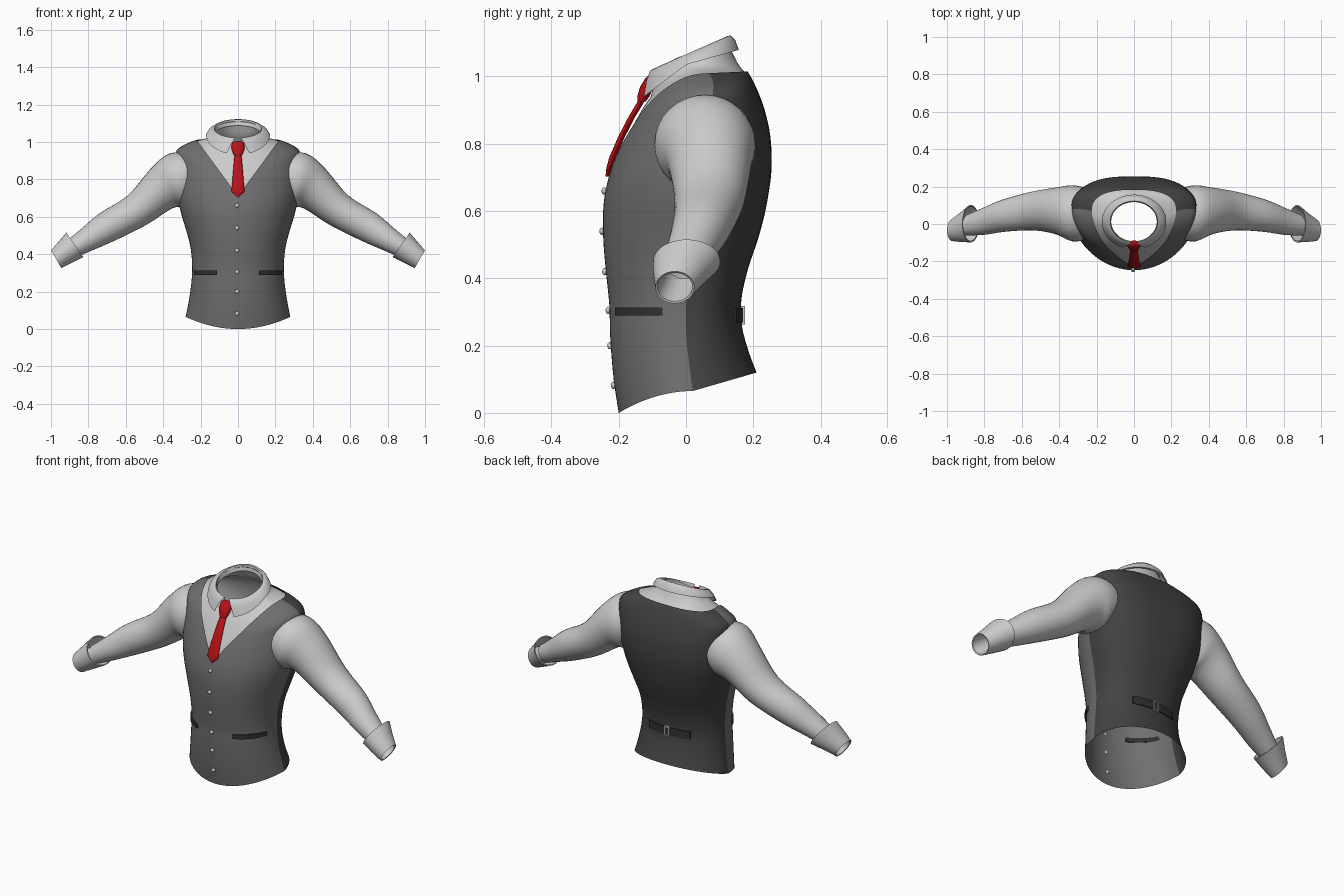
import bpy, bmesh
from math import sin, cos, pi, radians, sqrt
from mathutils import Vector

if "Cube" in bpy.data.objects:
    bpy.data.objects.remove(bpy.data.objects["Cube"])

def material(name, rgb):
    m = bpy.data.materials.new(name)
    m.diffuse_color = (*rgb, 1)
    m.use_nodes = True
    m.node_tree.nodes["Principled BSDF"].inputs["Base Color"].default_value = m.diffuse_color
    return m

GREY = material("vest_grey", (0.16, 0.16, 0.16))
DARK = material("lining_dark", (0.055, 0.055, 0.055))
BLACK = material("trim_dark", (0.03, 0.03, 0.03))
RED = material("tie_red", (0.5, 0.005, 0.008))

def finish(bm, name, mat=None, angle=40):
    bmesh.ops.recalc_face_normals(bm, faces=bm.faces)
    me = bpy.data.meshes.new(name)
    bm.to_mesh(me)
    bm.free()
    me.shade_smooth()
    me.set_sharp_from_angle(angle=radians(angle))
    ob = bpy.data.objects.new(name, me)
    bpy.context.collection.objects.link(ob)
    if mat:
        me.materials.append(mat)
    return ob

def loft(rings, closed=True, caps=False):
    bm = bmesh.new()
    vs = [[bm.verts.new(p) for p in r] for r in rings]
    n = len(rings[0])
    for a, b in zip(vs, vs[1:]):
        for i in range(n if closed else n - 1):
            j = (i + 1) % n
            bm.faces.new((a[i], a[j], b[j], b[i]))
    if caps:
        bm.faces.new(vs[0])
        bm.faces.new(vs[-1])
    return bm

def refine(rows, steps=4):
    # Catmull-Rom interpolation between profile rows
    out = []
    for i in range(len(rows) - 1):
        p0, p1, p2, p3 = rows[max(i - 1, 0)], rows[i], rows[i + 1], rows[min(i + 2, len(rows) - 1)]
        for k in range(steps):
            t = k / steps
            out.append([0.5 * (2 * b + (c - a) * t + (2 * a - 5 * b + 4 * c - d) * t * t
                               + (3 * b - a - 3 * c + d) * t ** 3)
                        for a, b, c, d in zip(p0, p1, p2, p3)])
    return out + [rows[-1]]

# Torso rows: z front, z side, z back, half width, y front, y side, y back, back squareness
BODY = [
    (0.00, .065, .12, .280, -.200, .02, .210, 2.0),
    (0.10, .14, .18, .265, -.215, .01, .187, 2.0),
    (0.22, .24, .26, .250, -.225, .00, .166, 2.1),
    (0.32, .33, .34, .245, -.228, .00, .165, 2.2),
    (0.42, .43, .43, .253, -.238, .00, .185, 2.3),
    (0.52, .52, .52, .275, -.246, .01, .215, 2.4),
    (0.62, .61, .61, .302, -.245, .02, .238, 2.5),
    (0.70, .70, .72, .322, -.230, .03, .254, 2.7),
    (0.78, .80, .82, .330, -.203, .05, .251, 2.8),
    (0.83, .88, .90, .335, -.180, .07, .234, 2.8),
    (0.87, .95, .96, .330, -.158, .08, .212, 2.8),
    (0.91, .985, .995, .285, -.135, .08, .195, 2.7),
    (0.93, 1.01, 1.015, .225, -.122, .07, .183, 2.5),
    (0.95, 1.03, 1.045, .160, -.110, .04, .160, 2.1),
    (1.01, 1.07, 1.115, .130, -.100, .02, .125, 2.0)]

def body_ring(row, a0, a1, n, inset=0.0):
    zf, zs, zb, w, yf, yc, yb, nb = row
    w, yf, yb = w - inset, yf + inset, yb - inset
    pts = []
    for i in range(n):
        a = a0 + (a1 - a0) * i / (n - 1)
        c, s = cos(a), sin(a)
        e = 2 / nb if s > 0 else 1.0
        x = w * (1 if c > 0 else -1) * abs(c) ** e
        q = abs(s) ** e
        y = yc + (yb - yc if s > 0 else yf - yc) * q
        z = zs + ((zb - zs) * q if s > 0 else (zf - zs) * q * q)
        pts.append((x, y, z - inset * 0.6))
    return pts

# Vest front, with the V neckline sliced out
V0, RUN, RISE = 0.71, 0.22, 0.30
bm = loft([body_ring(r, -pi, 0, 33) for r in refine(BODY[:13])], closed=False)
for side in (1, -1):
    faces = [f for f in bm.faces if f.calc_center_median().x * side > 0]
    geom = faces + list({e for f in faces for e in f.edges}) + list({v for f in faces for v in f.verts})
    bmesh.ops.bisect_plane(bm, geom=geom, dist=1e-5, plane_co=(0, 0, V0),
                           plane_no=Vector((-side * RISE, 0, RUN)).normalized())
cut = []
for f in bm.faces:
    c = f.calc_center_median()
    if c.z - V0 > abs(c.x) * RISE / RUN:
        cut.append(f)
bmesh.ops.delete(bm, geom=cut, context='FACES')
finish(bm, "vest_front", GREY)

# Vest back
finish(loft([body_ring(r, 0, pi, 33) for r in refine(BODY[:13])], closed=False), "vest_back", DARK)

# Shirt body under the vest, rising into the collar stand
finish(loft([body_ring(r, 0, 2 * pi, 65, 0.007)[:-1] for r in refine(BODY[7:])]), "shirt_body")

# Folded collar, open at the front
def collar_ring(w, yf, yb, gap, zfun, n=49):
    pts = []
    for i in range(n):
        a = -pi / 2 + gap + (2 * pi - 2 * gap) * i / (n - 1)
        y = (yf + yb) / 2 + (yb - yf) / 2 * sin(a)
        pts.append((w * cos(a), y, zfun(y)))
    return pts

top = lambda y: 1.022 + (y + 0.1) * 0.44
low = lambda y: 1.035 + y * (0.28 if y > 0 else 0.76)
finish(loft([collar_ring(.122, -.092, .117, .12, lambda y: top(y) - .03),
             collar_ring(.127, -.098, .122, .12, top),
             collar_ring(.136, -.108, .132, .14, lambda y: top(y) - .002),
             collar_ring(.156, -.122, .146, .25, lambda y: (top(y) + low(y)) / 2 + .006),
             collar_ring(.172, -.135, .157, .36, low),
             collar_ring(.163, -.126, .149, .36, low)], closed=False), "collar", angle=60)

# Sleeves and cuffs: x, y, z, half height, half depth, tilt in degrees
ARM = [(.26, .055, .81, .130, .140, 3), (.33, .057, .795, .148, .150, 14),
       (.41, .070, .750, .120, .126, 30), (.54, .070, .635, .093, .104, 34),
       (.695, .045, .548, .084, .087, 31), (.80, .015, .482, .066, .073, 34),
       (.885, -.005, .430, .052, .056, 36)]
CUFF = [(.875, -.005, .437, .046, .050, 35), (.970, -.033, .374, .049, .052, 30),
        (.972, -.033, .373, .055, .058, 30), (.922, -.018, .411, .067, .079, 33),
        (.872, .002, .450, .080, .100, 35), (.872, .002, .450, .073, .092, 35)]

def limb_ring(row, side, n=32):
    x, y, z, h, d, t = row
    t = radians(t)
    return [(side * (x + h * sin(t) * cos(a)), y + d * sin(a), z + h * cos(t) * cos(a))
            for a in (2 * pi * i / n for i in range(n))]

for side, tag in ((1, "left"), (-1, "right")):
    finish(loft([limb_ring(r, side) for r in refine(ARM)]), "sleeve_" + tag)
    finish(loft([limb_ring(r, side) for r in CUFF]), "cuff_" + tag)

# Tie: z, half width, y, half depth
def tie_part(name, rows, n=16):
    finish(loft([[(w * cos(2 * pi * i / n), y + d * sin(2 * pi * i / n), z) for i in range(n)]
                 for z, w, y, d in rows], caps=True), name, RED)

tie_part("tie_knot", [(1.003, .022, -.100, .012), (.995, .032, -.105, .016), (.968, .036, -.117, .020),
                      (.940, .027, -.127, .018), (.925, .019, -.132, .012)])
tie_part("tie_blade", [(.94, .018, -.125, .010), (.88, .023, -.161, .010), (.82, .028, -.192, .010),
                       (.76, .033, -.218, .010), (.735, .035, -.225, .010), (.72, .019, -.229, .009),
                       (.703, .002, -.233, .006)])

# Curved welts that follow the waist: front pockets and back strap
def welt(name, x0, x1, z, h, w, depth, n, mat, t=0.008):
    rings = []
    for i in range(13):
        x = x0 + (x1 - x0) * i / 12
        y = depth * (1 - (abs(x) / w) ** n) ** (1 / n)
        o = t if depth > 0 else -t
        rings.append([(x, y - o, z - h), (x, y + o, z - h), (x, y + o, z + h), (x, y - o, z + h)])
    finish(loft(rings, caps=True), name, mat)

for side, tag in ((1, "left"), (-1, "right")):
    welt("pocket_" + tag, side * .113, side * .234, .302, .012, .249, -.228, 2.0, BLACK)
welt("back_strap", -.13, .13, .29, .022, .246, .164, 2.15, BLACK, .006)

# Buckle on the back strap
for name, x, z, w, h in (("buckle_left", .012, .29, .003, .026), ("buckle_right", -.012, .29, .003, .026),
                         ("buckle_top", 0, .314, .015, .003), ("buckle_bottom", 0, .266, .015, .003)):
    welt(name, x - w, x + w, z, h, .246, .167, 2.15, None, .008)

# Buttons down the front
for i, (z, y) in enumerate([(.66, -.242), (.54, -.248), (.42, -.240), (.305, -.230), (.20, -.225), (.082, -.214)]):
    bm = bmesh.new()
    bmesh.ops.create_uvsphere(bm, u_segments=16, v_segments=8, radius=0.011)
    bmesh.ops.scale(bm, vec=(1, 0.75, 1), verts=bm.verts)
    bmesh.ops.translate(bm, vec=(-.005, y - .001, z), verts=bm.verts)
    finish(bm, "button_%d" % (i + 1))
